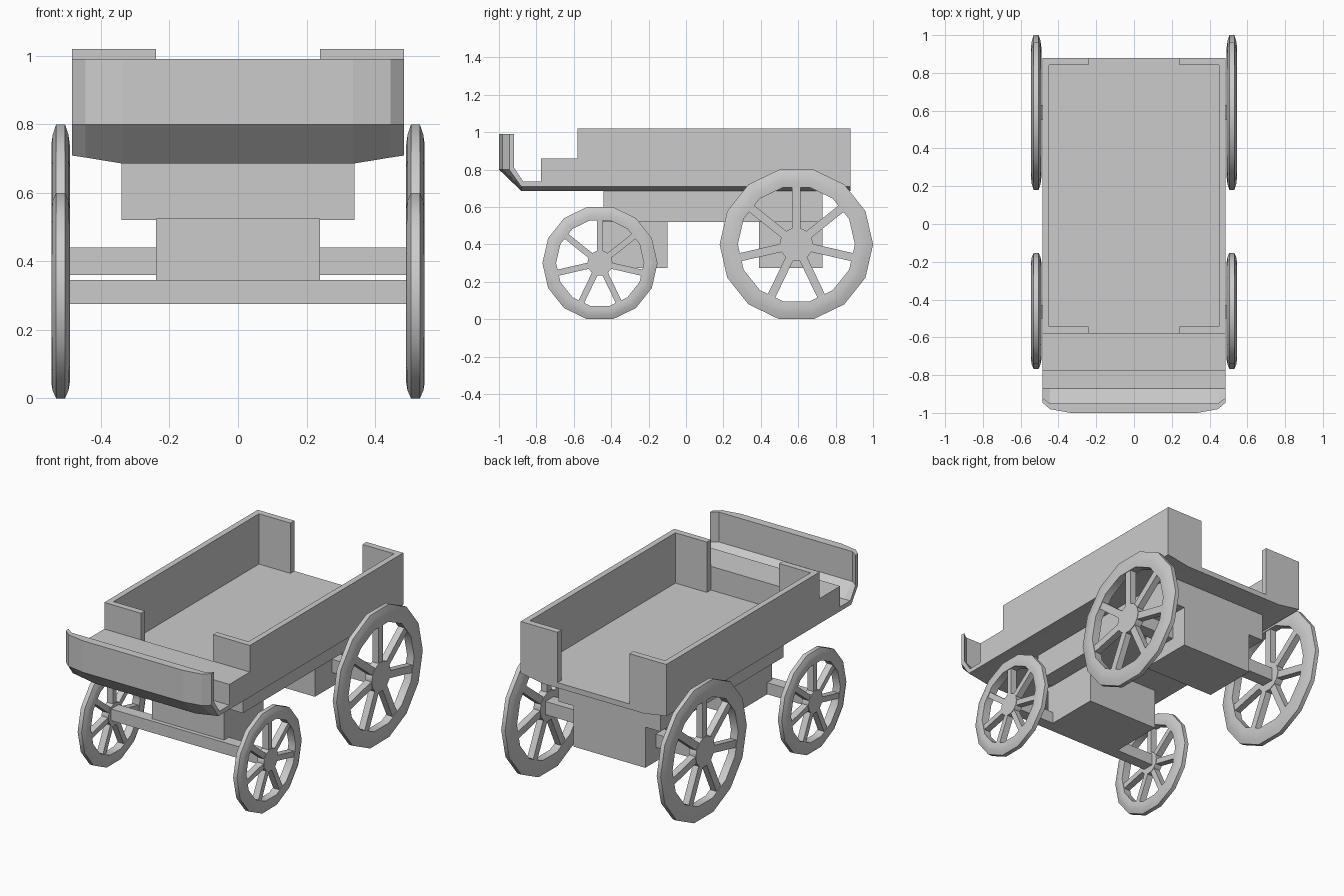
import bpy, bmesh, math
from mathutils import Matrix

if "Cube" in bpy.data.objects:
    bpy.data.objects.remove(bpy.data.objects["Cube"])


def finish(name, bm, smooth=False):
    bmesh.ops.recalc_face_normals(bm, faces=bm.faces[:])
    me = bpy.data.meshes.new(name)
    bm.to_mesh(me)
    bm.free()
    ob = bpy.data.objects.new(name, me)
    bpy.context.collection.objects.link(ob)
    if smooth:
        bpy.ops.object.select_all(action='DESELECT')
        ob.select_set(True)
        bpy.context.view_layer.objects.active = ob
        bpy.ops.object.shade_smooth_by_angle(angle=math.radians(30))
    return ob


def loft(bm, sections, closed=False):
    rings = [[bm.verts.new(p) for p in s] for s in sections]
    pairs = list(zip(rings, rings[1:]))
    if closed:
        pairs.append((rings[-1], rings[0]))
    for a, b in pairs:
        n = len(a)
        for i in range(n):
            j = (i + 1) % n
            bm.faces.new((a[i], a[j], b[j], b[i]))
    if not closed:
        bm.faces.new(rings[0])
        bm.faces.new(rings[-1])


def box(name, x0, x1, y0, y1, z0, z1):
    bm = bmesh.new()
    loft(bm, [[(x, y0, z0), (x, y1, z0), (x, y1, z1), (x, y0, z1)] for x in (x0, x1)])
    return finish(name, bm)


# Floor and upturned front board: one side section lofted across the width
half = [(0.485, -0.945, -0.92, 0.709), (0.445, -0.98, -0.95, 0.703), (0.335, -1.0, -0.95, 0.685)]
stations = [(-x, a, b, c) for x, a, b, c in half] + half[::-1]
bm = bmesh.new()
loft(bm, [[(x, yo, 0.99), (x, yo, 0.80), (x, -0.88, zb), (x, 0.88, zb), (x, 0.88, 0.717),
           (x, -0.6, 0.717), (x, -0.7, 0.735), (x, -0.87, 0.735), (x, yi, 0.81), (x, yi, 0.99)]
          for x, yo, yi, zb in stations])
finish("floor_and_front_board", bm)

# Side walls with returns at both ends
wall = [(0.24, -0.58), (0.485, -0.58), (0.485, 0.88), (0.24, 0.88),
        (0.24, 0.842), (0.45, 0.842), (0.45, -0.542), (0.24, -0.542)]
for s, side in ((1, "right"), (-1, "left")):
    bm = bmesh.new()
    loft(bm, [[(s * x, y, z) for x, y in wall] for z in (0.709, 1.02)])
    finish(side + "_wall", bm)

# Bench and undercarriage
box("bench", -0.485, 0.485, -0.775, -0.58, 0.715, 0.86)
box("chassis", -0.34, 0.34, -0.44, 0.73, 0.52, 0.69)
box("front_block", -0.24, 0.24, -0.475, -0.10, 0.275, 0.525)
box("rear_block", -0.24, 0.24, 0.39, 0.73, 0.275, 0.525)
box("front_axle", -0.505, 0.505, -0.50, -0.43, 0.275, 0.345)
box("rear_axle", -0.505, 0.505, 0.55, 0.63, 0.36, 0.44)


# Wheels: 14-sided rim, seven spokes and a hub
def wheel(name, x, y, r):
    k = r / 0.4
    c = 1 / math.cos(math.pi / 14)
    prof = [(0.4, -0.013), (0.4, 0.013), (0.37, 0.023), (0.34, 0.027),
            (0.305, 0.024), (0.305, -0.024), (0.34, -0.027), (0.37, -0.023)]
    bm = bmesh.new()
    loft(bm, [[(x + dx, y + q * k * c * math.cos(a), r + q * k * c * math.sin(a)) for q, dx in prof]
              for a in (i * math.tau / 14 for i in range(14))], closed=True)
    hub = [(0.09 * k * math.cos(a), 0.09 * k * math.sin(a))
           for a in (i * math.tau / 14 for i in range(14))]
    loft(bm, [[(x + d, y + u, r + v) for u, v in hub] for d in (-0.023, 0.023)])
    for i in range(7):
        rot = Matrix.Rotation(i * math.tau / 7, 4, 'X')
        m = (Matrix.Translation((x, y, r)) @ rot @ Matrix.Translation((0, 0, 0.195 * k))
             @ Matrix.Diagonal((0.04, 0.044 * k, 0.25 * k, 1)))
        bmesh.ops.create_cube(bm, size=1, matrix=m)
    finish(name, bm, smooth=True)


for s, side in ((1, "right"), (-1, "left")):
    wheel("front_wheel_" + side, s * 0.518, -0.46, 0.3)
    wheel("rear_wheel_" + side, s * 0.518, 0.59, 0.4)
